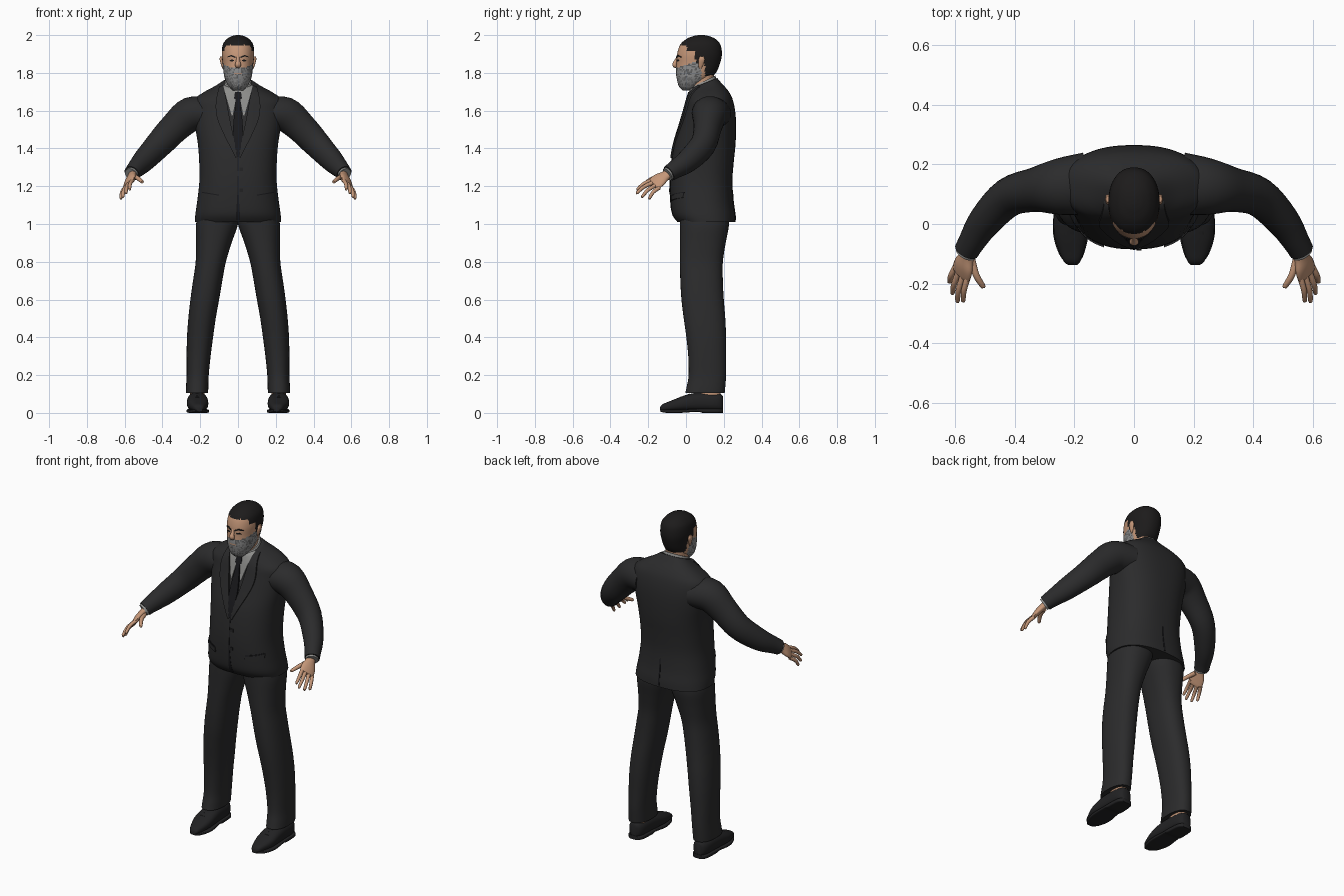
import bpy, bmesh, math, random
from mathutils import Vector
from mathutils.bvhtree import BVHTree

random.seed(4)
if "Cube" in bpy.data.objects:
    bpy.data.objects.remove(bpy.data.objects["Cube"])


def material(name, r, g, b):
    m = bpy.data.materials.new(name)
    m.use_nodes = True
    m.diffuse_color = (r, g, b, 1)
    bsdf = m.node_tree.nodes["Principled BSDF"]
    bsdf.inputs["Base Color"].default_value = (r, g, b, 1)
    bsdf.inputs["Roughness"].default_value = 0.8
    return m


SUIT = material("charcoal suit", .024, .024, .025)
BLACK = material("black leather", .016, .016, .017)
HAIR = material("dark hair", .012, .011, .011)
SKIN = material("skin", .56, .31, .19)
SHIRT = material("grey shirt", .27, .27, .26)
BEARD = material("grey beard", .27, .27, .27)
BEARD_DARK = material("dark beard", .12, .12, .12)
TIE = material("black tie", .01, .01, .012)


def finish(name, bm, mats, angle=45):
    bmesh.ops.recalc_face_normals(bm, faces=bm.faces)
    mesh = bpy.data.meshes.new(name)
    bm.to_mesh(mesh)
    bm.free()
    for m in mats if isinstance(mats, list) else [mats]:
        mesh.materials.append(m)
    mesh.shade_smooth()
    mesh.set_sharp_from_angle(angle=math.radians(angle))
    ob = bpy.data.objects.new(name, mesh)
    bpy.context.collection.objects.link(ob)
    return ob


def smooth(stations, steps):
    """Catmull-Rom interpolation of equal-length tuples."""
    out, n = [], len(stations)
    for i in range(n - 1):
        a, b, c, d = (stations[max(0, min(n - 1, j))] for j in range(i - 1, i + 3))
        for k in range(steps):
            t = k / steps
            out.append([q + t / 2 * (r - p + t * (2 * p - 5 * q + 4 * r - s + t * (3 * (q - r) + s - p)))
                        for p, q, r, s in zip(a, b, c, d)])
    return out + [list(stations[-1])]


def skin_rings(name, rings, mats, side=1, angle=45):
    """Bridge rings of points and cap both ends; side -1 mirrors in x."""
    bm = bmesh.new()
    loops = [[bm.verts.new((p[0] * side, p[1], p[2])) for p in ring] for ring in rings]
    n = len(loops[0])
    for a, b in zip(loops, loops[1:]):
        for i in range(n):
            j = (i + 1) % n
            bm.faces.new((a[i], a[j], b[j], b[i]))
    bm.faces.new(loops[0])
    bm.faces.new(loops[-1])
    return finish(name, bm, mats, angle)


def oval(n, power):
    for i in range(n):
        c, s = math.cos(math.tau * i / n), math.sin(math.tau * i / n)
        yield (math.copysign(abs(c) ** (2 / power), c), math.copysign(abs(s) ** (2 / power), s))


def loft(name, stations, mats, side=1, n=32, power=2.3, steps=4, along="z", angle=45):
    """Stations: position, low and high of both cross axes, optional tilt."""
    rings = []
    for p, a0, a1, b0, b1, *tilt in smooth(stations, steps):
        ring = []
        for c, s in oval(n, power):
            a, b = (a0 + a1) / 2 + c * (a1 - a0) / 2, (b0 + b1) / 2 + s * (b1 - b0) / 2
            lift = tilt[0] * s if tilt else 0
            ring.append((a, b, p + lift) if along == "z" else (a, p, b))
        rings.append(ring)
    return skin_rings(name, rings, mats, side, angle)


def tube(name, path, mat, side=1, n=16, steps=4, across=(0, 0, 1)):
    """Path points: x, y, z, radius along 'across', other radius."""
    pts = smooth(path, steps)
    rings = []
    for i, (x, y, z, ru, rv) in enumerate(pts):
        t = (Vector(pts[min(i + 1, len(pts) - 1)][:3]) - Vector(pts[max(i - 1, 0)][:3])).normalized()
        u = Vector(across)
        u = (u - t * u.dot(t)).normalized()
        v = t.cross(u)
        rings.append([Vector((x, y, z)) + u * ru * c + v * rv * s for c, s in oval(n, 2)])
    return skin_rings(name, rings, mat, side)


def surface(ob):
    return BVHTree.FromPolygons([v.co for v in ob.data.vertices], [p.vertices for p in ob.data.polygons])


def plate(name, target, edge_a, edge_b, mat, side=1, lift=.005, back=False):
    """Thin strip between two (x, z) edges, laid on a surface."""
    d = -1 if back else 1
    bm = bmesh.new()
    rows = []
    for a, b in zip(smooth(edge_a, 5), smooth(edge_b, 5)):
        row = []
        for k in range(6):
            x, z = (a[m] + (b[m] - a[m]) * k / 5 for m in (0, 1))
            hit = target.ray_cast(Vector((x * side, -d, z)), Vector((0, d, 0)))[0]
            if hit is None:
                hit = target.find_nearest(Vector((x * side, 0, z)))[0]
            row.append([bm.verts.new(hit + Vector((0, o, 0))) for o in (-d * lift, d * .003)])
        rows.append(row)
    for r, s in zip(rows, rows[1:]):
        for k in range(5):
            for m in (0, 1):
                bm.faces.new((r[k][m], r[k + 1][m], s[k + 1][m], s[k][m]))
    rim = rows[0] + [r[-1] for r in rows[1:]] + rows[-1][-2::-1] + [r[0] for r in rows[-2:0:-1]]
    for p, q in zip(rim, rim[1:] + rim[:1]):
        bm.faces.new((p[0], q[0], q[1], p[1]))
    return finish(name, bm, mat, 35)


# Jacket body
body = [(1.01, .228, -.045, .262), (1.05, .226, -.072, .26), (1.12, .216, -.082, .25), (1.22, .205, -.085, .245),
        (1.32, .205, -.078, .252), (1.42, .212, -.062, .262), (1.52, .228, -.032, .265), (1.6, .238, -.008, .26),
        (1.655, .235, .004, .245), (1.69, .19, .012, .222), (1.72, .13, .02, .19), (1.745, .085, .025, .165)]
jacket = loft("jacket", [(z, -w, w, f, b, .028 * max(0, (z - 1.6) / .145)) for z, w, f, b in body],
              SUIT, n=56, power=2.4)
chest = surface(jacket)

# Shirt collar, tie and jacket trim
loft("shirt_collar", [(1.70, -.078, .078, .02, .16, .03), (1.735, -.075, .075, .022, .16, .03),
                      (1.755, -.068, .068, .03, .155, .03)], SHIRT)
plate("tie", chest, [(-.016, 1.70), (-.02, 1.665), (-.012, 1.645), (-.026, 1.5), (-.008, 1.36)],
      [(.016, 1.70), (.02, 1.665), (.012, 1.645), (.026, 1.5), (.008, 1.36)], TIE, lift=.009)
plate("front_seam", chest, [(-.002, 1.36), (-.002, 1.2), (-.012, 1.02)],
      [(.002, 1.36), (.002, 1.2), (.012, 1.02)], TIE, lift=.002)
plate("back_vent", chest, [(-.002, 1.18), (-.005, 1.02)], [(.002, 1.18), (.005, 1.02)], TIE, lift=.003, back=True)
for z in (1.28, 1.17):
    plate("button", chest, [(.008, z), (.008, z + .018)], [(.026, z), (.026, z + .018)], BLACK)

# Trousers, shoes, arms and hands, once for each side
leg = [(1.08, .0, .2, -.03, .22), (1.0, .0, .222, -.032, .228), (.9, .034, .222, -.032, .21),
       (.8, .064, .224, -.032, .195), (.7, .083, .238, -.03, .195), (.6, .1, .252, -.024, .2),
       (.5, .118, .263, -.012, .208), (.4, .132, .27, .002, .212), (.3, .145, .272, .012, .212),
       (.2, .155, .272, .014, .212), (.14, .157, .275, .004, .208), (.105, .158, .276, -.004, .205)]
shoe = [(-.137, .19, .222, .012, .03), (-.125, .18, .236, .01, .045), (-.09, .168, .252, .01, .06),
        (-.04, .158, .268, .01, .08), (.02, .158, .27, .01, .1), (.08, .163, .268, .01, .108),
        (.15, .168, .264, .01, .104), (.182, .178, .254, .01, .1), (.195, .192, .24, .012, .09)]
sole = [(-.135, .187, .225, .006, .02), (-.1, .168, .252, 0, .018), (-.03, .153, .272, 0, .018),
        (.06, .162, .268, .006, .022), (.09, .162, .268, 0, .024), (.17, .168, .264, 0, .024),
        (.197, .188, .244, 0, .024)]
arm = [(.16, .135, 1.585, .085, .105), (.25, .125, 1.58, .092, .095), (.33, .115, 1.515, .082, .075),
       (.42, .09, 1.42, .073, .066), (.5, .01, 1.335, .062, .056), (.545, -.06, 1.288, .048, .045),
       (.562, -.09, 1.268, .043, .042)]
cuff = [(.55, -.072, 1.28, .036, .036), (.566, -.099, 1.262, .036, .036)]
palm = [(.553, -.08, 1.275, .024, .02), (.562, -.11, 1.255, .03, .019), (.572, -.14, 1.235, .043, .018),
        (.58, -.168, 1.212, .043, .013), (.582, -.174, 1.208, .03, .008)]
fingers = {"index": ((.556, -.172, 1.235), (.575, -.262, 1.182)),
           "middle": ((.574, -.172, 1.22), (.594, -.264, 1.162)),
           "ring": ((.588, -.16, 1.205), (.611, -.236, 1.142)),
           "little": ((.598, -.142, 1.192), (.621, -.197, 1.133)),
           "thumb": ((.545, -.12, 1.25), (.505, -.215, 1.222))}
for s, word in ((1, "left_"), (-1, "right_")):
    loft(word + "trouser_leg", leg, SUIT, s, n=36, power=2.3)
    loft(word + "ankle", [(.06, .175, .255, .06, .185), (.16, .18, .25, .07, .18)], SKIN, s, n=20)
    loft(word + "shoe", shoe, BLACK, s, n=28, power=2.5, along="y")
    loft(word + "shoe_sole", sole, BLACK, s, n=28, power=5, along="y")
    for y in (-.035, -.012, .011):
        loft(word + "shoe_lace", [(y, .195, .237, .07, .095 + .33 * y), (y + .01, .195, .237, .07, .099 + .33 * y)],
             BLACK, s, n=12, steps=2, along="y")
    tube(word + "sleeve", arm, SUIT, s, n=28)
    tube(word + "shirt_cuff", cuff, SHIRT, s, n=24)
    tube(word + "palm", palm, SKIN, s, n=20, across=(.045, .035, -.045))
    for finger, (a, b) in fingers.items():
        a, b = Vector(a), Vector(b)
        mid = a.lerp(b, .5) + Vector((.005, -.004, .006))
        r = .013 if finger == "thumb" else .011
        tube(word + finger + "_finger", [(*a, r, r), (*mid, r * .9, r * .9), (*a.lerp(b, .93), r * .7, r * .7),
                                         (*b, .003, .003)], SKIN, s, n=10)
    plate(word + "shirt_front", chest, [(.08, 1.735), (.058, 1.66), (.034, 1.575)],
          [(.0, 1.712), (.014, 1.65), (.028, 1.575)], SHIRT, s)
    plate(word + "lapel", chest, [(.1, 1.728), (.118, 1.63), (.1, 1.53), (.012, 1.35)],
          [(.078, 1.735), (.06, 1.65), (.042, 1.55), (.002, 1.36)], SUIT, s, lift=.009)
    plate(word + "pocket_flap", chest, [(.1, 1.15), (.19, 1.165)], [(.1, 1.125), (.19, 1.14)], SUIT, s, lift=.007)
    plate(word + "pocket_seam", chest, [(.1, 1.155), (.19, 1.17)], [(.1, 1.15), (.19, 1.165)], TIE, s, lift=.003)

# Head and neck
loft("neck", [(1.66, -.066, .066, .025, .15), (1.74, -.06, .06, .025, .145), (1.82, -.06, .06, .03, .15)], SKIN)
skull = [(1.708, .028, -.018, .035), (1.73, .05, -.038, .075), (1.765, .068, -.048, .12), (1.8, .076, -.053, .158),
         (1.85, .081, -.05, .18), (1.9, .086, -.047, .19), (1.95, .08, -.03, .182), (1.98, .058, .003, .155),
         (1.995, .032, .04, .12), (2.0, .01, .065, .095)]
head = loft("head", [(z, -w, w, f, b) for z, w, f, b in skull], [SKIN, HAIR, BEARD, BEARD_DARK],
            n=72, power=2.2, steps=7, angle=60)
for p in head.data.polygons:
    x, y, z = p.center
    hairline = 1.945 if y < .005 else 1.915 if y < .05 else 1.85 if y < .1 else 1.785
    mouth = abs(x) < .02 and 1.792 < z < 1.799
    if z > hairline + random.uniform(-.004, .004):
        p.material_index = 1
    elif y < .082 and z < 1.826 + .35 * (y + .05) and not mouth:
        p.material_index = 2 if random.random() < .65 else 3
face = surface(head)
tube("nose", [(0, -.04, 1.89, .007, .008), (0, -.052, 1.865, .009, .01), (0, -.06, 1.843, .013, .016),
              (0, -.05, 1.832, .008, .012)], SKIN, n=14, across=(0, 1, 0))
for s, word in ((1, "left_"), (-1, "right_")):
    plate(word + "eyebrow", face, [(.014, 1.886), (.035, 1.894), (.056, 1.886)],
          [(.014, 1.878), (.035, 1.886), (.056, 1.882)], HAIR, s, lift=.004)
    plate(word + "eye", face, [(.02, 1.866), (.033, 1.871), (.046, 1.865)],
          [(.02, 1.863), (.033, 1.861), (.046, 1.863)], HAIR, s, lift=.002)
    loft(word + "ear", [(1.822, .076, .083, .07, .08), (1.84, .076, .089, .066, .09), (1.87, .078, .097, .066, .1),
                        (1.888, .082, .094, .074, .094)], SKIN, s, n=14)
